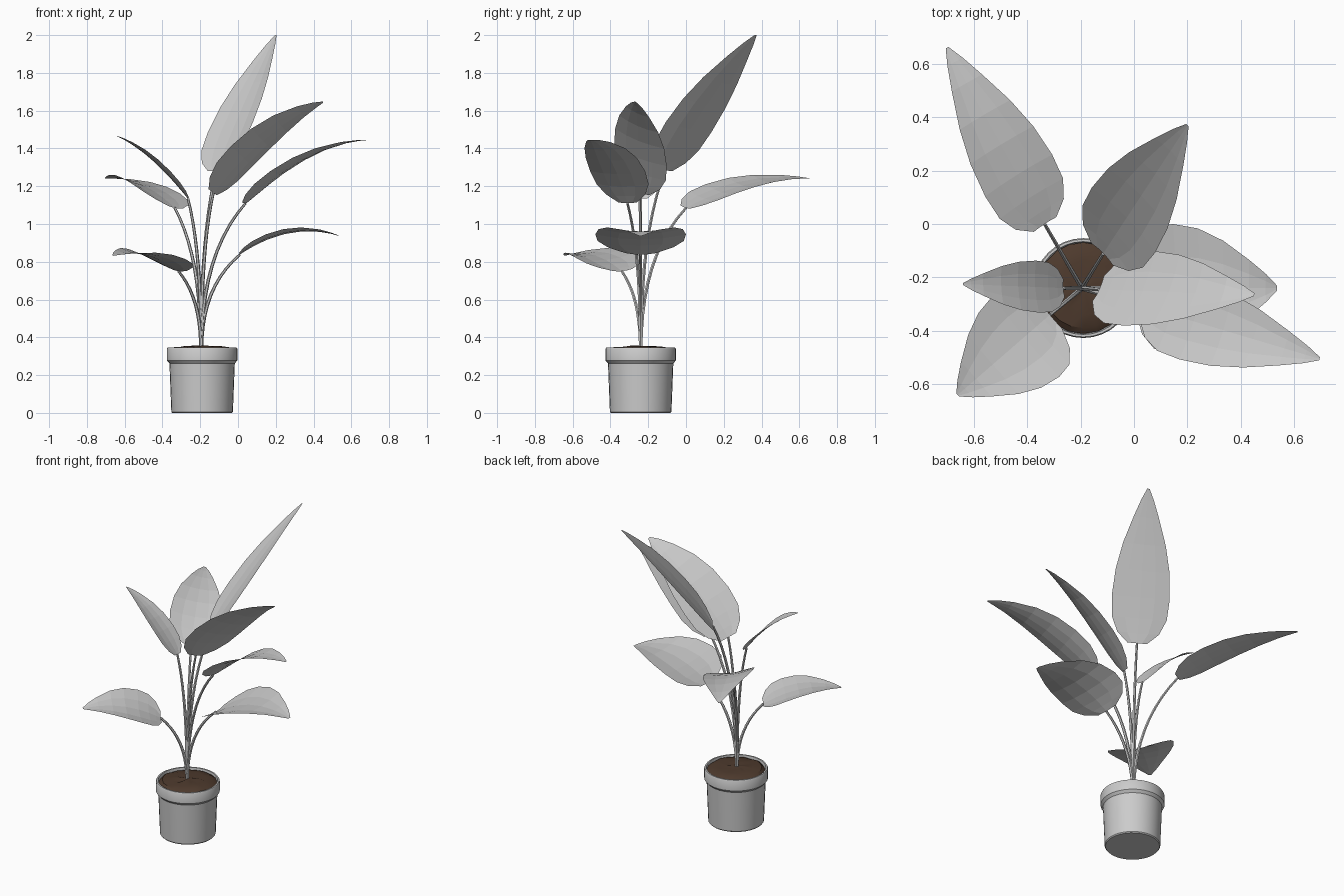
import bpy, bmesh, math, random
from mathutils import Vector, Quaternion

if "Cube" in bpy.data.objects:
    bpy.data.objects.remove(bpy.data.objects["Cube"])

random.seed(4)
CX, CY = -0.19, -0.24
ROOT = Vector((-0.195, -0.24, 0.33))
UP = Vector((0, 0, 1))


def make_object(name, bm, smooth=None):
    mesh = bpy.data.meshes.new(name)
    bm.to_mesh(mesh)
    bm.free()
    ob = bpy.data.objects.new(name, mesh)
    bpy.context.collection.objects.link(ob)
    if smooth is not None:
        bpy.ops.object.select_all(action='DESELECT')
        ob.select_set(True)
        bpy.context.view_layer.objects.active = ob
        bpy.ops.object.shade_smooth_by_angle(angle=math.radians(smooth))
    return ob


def lathe(name, profile, sides, jitter=0.0):
    # Revolve (radius, height) points; radius 0 becomes a single pole vertex
    bm = bmesh.new()
    rings = []
    for r, z in profile:
        if r == 0:
            rings.append([bm.verts.new((CX, CY, z))] * sides)
            continue
        ring = []
        for i in range(sides):
            a = 2 * math.pi * i / sides
            dz = random.uniform(-jitter, jitter)
            ring.append(bm.verts.new((CX + r * math.cos(a), CY + r * math.sin(a), z + dz)))
        rings.append(ring)
    for a, b in zip(rings, rings[1:]):
        for i in range(sides):
            j = (i + 1) % sides
            quad = list(dict.fromkeys((a[i], a[j], b[j], b[i])))
            bm.faces.new(quad)
    bmesh.ops.recalc_face_normals(bm, faces=bm.faces)
    return make_object(name, bm, 30)


def stem(name, end, sides=6, steps=10):
    # Tapered tube that leaves the soil upright and bends out to the leaf
    mid = Vector((ROOT.x, ROOT.y, ROOT.z + 0.66 * (end.z - ROOT.z)))
    bm = bmesh.new()
    rings = []
    for k in range(steps + 1):
        t = k / steps
        p = ROOT * (1 - t) ** 2 + mid * 2 * t * (1 - t) + end * t * t
        d = ((mid - ROOT) * (1 - t) + (end - mid) * t).normalized()
        q = UP.rotation_difference(d)
        r = 0.011 - 0.004 * t
        rings.append([bm.verts.new(p + q @ Vector((r * math.cos(2 * math.pi * i / sides),
                                                   r * math.sin(2 * math.pi * i / sides), 0)))
                      for i in range(sides)])
    for a, b in zip(rings, rings[1:]):
        for i in range(sides):
            j = (i + 1) % sides
            bm.faces.new((a[i], a[j], b[j], b[i]))
    bm.faces.new(rings[-1])
    make_object(name, bm, 50)


# Leaf outline: position along the midrib, fraction of the half width
OUTLINE = [(0, .34), (.06, .72), (.15, .95), (.28, 1), (.45, .93),
           (.62, .74), (.8, .44), (.92, .22), (1, .04)]


def leaf(name, base, tip, half, bulge, roll, cup=0.12):
    bm = bmesh.new()
    rows = []
    chord = tip - base
    for t, w in OUTLINE:
        p = base + chord * t + UP * (4 * bulge * t * (1 - t))
        tangent = (chord + UP * (4 * bulge * (1 - 2 * t))).normalized()
        side = Quaternion(tangent, math.radians(roll)) @ tangent.cross(UP).normalized()
        normal = side.cross(tangent)
        rows.append([bm.verts.new(p + side * (half * w * v) + normal * (cup * half * w * v * v))
                     for v in (-1, -.5, 0, .5, 1)])
    for a, b in zip(rows, rows[1:]):
        for i in range(4):
            bm.faces.new((a[i], a[i + 1], b[i + 1], b[i]))
    make_object(name, bm)


# Pot with thick rim
lathe("pot", [(0, 0), (.158, 0), (.163, .006), (.173, .262), (.187, .278), (.187, .338),
              (.183, .345), (.174, .345), (.168, .30), (0, .30)], 32)

# Soil mound
soil = lathe("soil", [(.171, .328), (.15, .343), (.10, .350), (.05, .352), (0, .355)], 20, 0.005)
brown = bpy.data.materials.new("soil_brown")
brown.diffuse_color = (0.075, 0.042, 0.026, 1)
brown.use_nodes = True
brown.node_tree.nodes["Principled BSDF"].inputs["Base Color"].default_value = brown.diffuse_color
soil.data.materials.append(brown)

# Leaves: base, tip, half width, arch, roll
LEAVES = [
    ("back_left", (-.335, .00, 1.085), (-.70, .66, 1.24), .15, .05, 10),
    ("top", (-.115, -.11, 1.285), (.20, .37, 2.0), .172, .02, -15),
    ("upper_right", (-.13, -.245, 1.165), (.45, -.265, 1.645), .16, .06, -28),
    ("front_right", (.04, -.31, 1.11), (.695, -.505, 1.445), .152, .075, 0),
    ("low_right", (.01, -.24, .838), (.535, -.24, .937), .24, .065, 0),
    ("upper_left", (-.265, -.24, 1.135), (-.64, -.225, 1.465), .098, .04, 8),
    ("low_front_left", (-.315, -.34, .75), (-.66, -.64, .832), .197, .045, -5),
]
for name, base, tip, half, bulge, roll in LEAVES:
    base, tip = Vector(base), Vector(tip)
    stem(name + "_stem", base)
    leaf(name + "_leaf", base, tip, half, bulge, roll)
